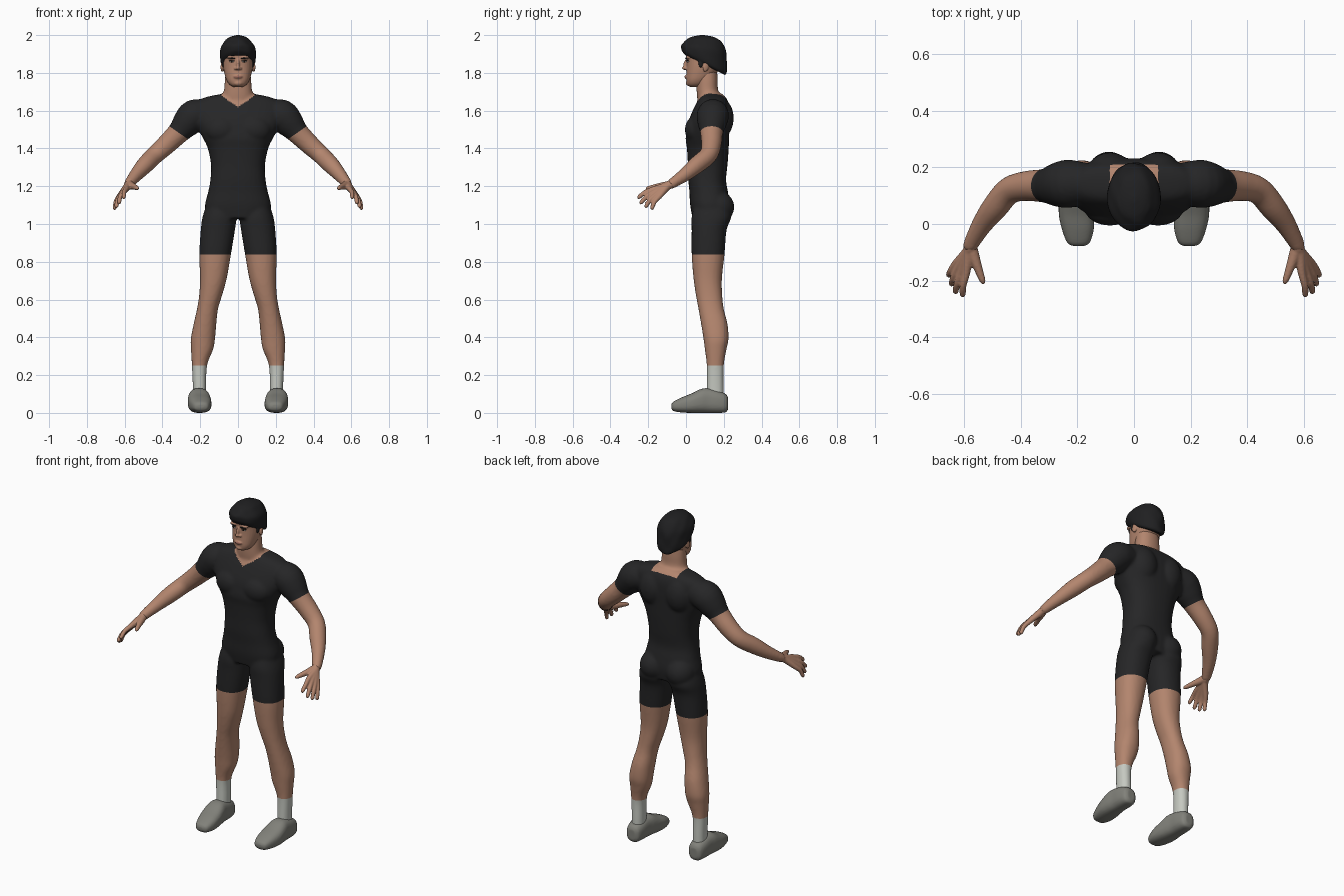
import bpy, bmesh, math
from mathutils import Vector, Matrix, Euler

cube = bpy.data.objects.get("Cube")
if cube:
    bpy.data.objects.remove(cube, do_unlink=True)


def material(name, rgb):
    m = bpy.data.materials.new(name)
    m.use_nodes = True
    m.diffuse_color = (*rgb, 1)
    bsdf = next(n for n in m.node_tree.nodes if n.type == 'BSDF_PRINCIPLED')
    bsdf.inputs["Base Color"].default_value = (*rgb, 1)
    bsdf.inputs["Roughness"].default_value = 0.8
    return m


SKIN = material("skin", (0.45, 0.235, 0.155))
SUIT = material("black cloth", (0.019, 0.019, 0.02))
HAIR = material("black hair", (0.014, 0.014, 0.015))
SOCK = material("pale sock", (0.56, 0.58, 0.53))
SHOE = material("grey shoe", (0.22, 0.22, 0.195))
LIP = material("lip", (0.33, 0.14, 0.105))
WHITE = material("eye white", (0.55, 0.52, 0.48))
DARK = material("dark iris", (0.02, 0.012, 0.008))


def smooth_rows(rows, steps=4):
    """Catmull-Rom interpolation between rows of numbers."""
    out = []
    for i in range(len(rows) - 1):
        a, b, c, d = (rows[min(max(i + k, 0), len(rows) - 1)] for k in (-1, 0, 1, 2))
        for s in range(steps):
            t = s / steps
            out.append([q + 0.5 * t * (r - p + t * (2*p - 5*q + 4*r - w + t * (3*(q - r) + w - p)))
                        for p, q, r, w in zip(a, b, c, d)])
    return out + [list(rows[-1])]


def loft(bm, sections, power=2.0, n=32):
    """Skin superellipse rings given as (centre, u, v)."""
    def coord(x):
        return math.copysign(abs(x) ** (2 / power), x)
    rings = []
    for c, u, v in sections:
        angles = [math.tau * i / n for i in range(n)]
        rings.append([bm.verts.new(c + u * coord(math.cos(a)) + v * coord(math.sin(a))) for a in angles])
    for lo, hi in zip(rings, rings[1:]):
        for i in range(n):
            j = (i + 1) % n
            bm.faces.new((lo[i], lo[j], hi[j], hi[i]))
    bm.faces.new(rings[0])
    bm.faces.new(rings[-1])


def column(bm, rows, side=1, power=2.2):
    """Rows of (z, x min, x max, y front, y back)."""
    loft(bm, [(Vector((side * (a + b) / 2, (f + k) / 2, z)), Vector(((b - a) / 2, 0, 0)),
               Vector((0, (k - f) / 2, 0))) for z, a, b, f, k in smooth_rows(rows)], power)


def tube(bm, rows, side=1, n=24):
    """Rows of (x, y, z, radius) along a path."""
    rows = smooth_rows(rows)
    pts = [Vector((side * r[0], r[1], r[2])) for r in rows]
    secs = []
    for i, p in enumerate(pts):
        t = (pts[min(i + 1, len(pts) - 1)] - pts[max(i - 1, 0)]).normalized()
        u = t.cross(Vector((0, 0, 1))).normalized()
        secs.append((p, u * rows[i][3], t.cross(u) * rows[i][3]))
    loft(bm, secs, n=n)


def ball(bm, loc, radii, rot=(0, 0, 0)):
    bmesh.ops.create_uvsphere(bm, u_segments=24, v_segments=14, radius=1,
                              matrix=Matrix.LocRotScale(Vector(loc), Euler(rot), Vector(radii)))


def finish(bm, name, mats, voxel=0, smooth=3, rule=None, cuts=()):
    """Make the object, fuse its pieces, cut colour borders and paint by rule."""
    bmesh.ops.recalc_face_normals(bm, faces=bm.faces)
    me = bpy.data.meshes.new(name)
    bm.to_mesh(me)
    bm.free()
    ob = bpy.data.objects.new(name, me)
    bpy.context.collection.objects.link(ob)
    if voxel:
        fuse = ob.modifiers.new("fuse", 'REMESH')
        fuse.mode, fuse.voxel_size = 'VOXEL', voxel
        soft = ob.modifiers.new("soften", 'SMOOTH')
        soft.factor, soft.iterations = 0.5, smooth
        dg = bpy.context.evaluated_depsgraph_get()
        me = bpy.data.meshes.new_from_object(ob.evaluated_get(dg))
        ob.modifiers.clear()
        ob.data = me
        me.name = name
    me.materials.clear()
    for m in mats:
        me.materials.append(m)
    bm = bmesh.new()
    bm.from_mesh(me)
    for co, no, region in cuts:
        faces = [f for f in bm.faces if region(f.calc_center_median())]
        geom = faces + list({e for f in faces for e in f.edges}) + list({v for f in faces for v in f.verts})
        bmesh.ops.bisect_plane(bm, geom=geom, plane_co=co, plane_no=no, dist=1e-5)
    for f in bm.faces:
        f.smooth = True
        f.material_index = rule(f.calc_center_median()) if rule else 0
    bm.to_mesh(me)
    bm.free()
    return ob


# Body: torso, neck, arms and legs fused into one skin
bm = bmesh.new()
torso = [(1.69, .08, .09, .19), (1.665, .19, .07, .215), (1.62, .235, .045, .23), (1.55, .23, .015, .232),
         (1.50, .21, .004, .23), (1.45, .183, -.002, .228), (1.40, .16, .005, .226), (1.315, .143, .01, .22),
         (1.235, .146, .012, .212), (1.17, .158, .018, .222), (1.10, .175, .022, .23), (1.03, .17, .035, .22)]
column(bm, [(z, -w, w, f, b) for z, w, f, b in torso], power=2.4)
column(bm, [(1.58, -.09, .09, .07, .2), (1.66, -.085, .085, .06, .19), (1.71, -.074, .074, .056, .17),
            (1.76, -.07, .07, .056, .168), (1.81, -.065, .065, .06, .165)])
leg = [(1.12, .02, .16, .05, .22), (1.04, .008, .187, .03, .24), (.97, .016, .197, .03, .215),
       (.84, .037, .205, .03, .204), (.71, .06, .201, .04, .19), (.62, .085, .206, .053, .192),
       (.55, .106, .217, .066, .2), (.47, .115, .235, .08, .22), (.39, .122, .25, .093, .225),
       (.335, .132, .249, .1, .214), (.25, .164, .244, .11, .2), (.13, .168, .239, .11, .2),
       (.06, .168, .239, .11, .2)]
arm = [(.16, .145, 1.585, .07), (.23, .142, 1.575, .085), (.275, .138, 1.53, .076), (.315, .135, 1.484, .06),
       (.38, .134, 1.42, .053), (.44, .118, 1.365, .048), (.49, .06, 1.315, .046), (.535, 0, 1.265, .037),
       (.572, -.065, 1.22, .028), (.58, -.085, 1.207, .025)]
for s in (1, -1):
    column(bm, leg, s)
    tube(bm, arm, s, 32)
    ball(bm, (s * .085, .056, 1.50), (.09, .062, .075))     # chest muscle
    ball(bm, (s * .085, .175, 1.56), (.085, .078, .11))     # shoulder blade
    ball(bm, (s * .088, .168, 1.09), (.082, .088, .085))    # buttock

HEM, SOCK_TOP = 0.838, 0.25
CUFF, CUFF_DIR = Vector((.315, .135, 1.484)), Vector((.57, 0, -.82))


def body_colour(c):
    x = abs(c.x)
    if c.z < SOCK_TOP:
        return 2
    if c.z < HEM:
        return 0
    if x > .25 and (Vector((x, c.y, c.z)) - CUFF).dot(CUFF_DIR) > 0:
        return 0
    collar = 1.617 + .75 * x if c.y < .125 else 1.668
    return 0 if x < .086 and c.z > collar else 1


cuts = [((0, 0, HEM), (0, 0, 1), lambda c: abs(c.z - HEM) < .03),
        ((0, 0, SOCK_TOP), (0, 0, 1), lambda c: abs(c.z - SOCK_TOP) < .03)]
for s in (1, -1):
    cuts.append(((s * CUFF.x, CUFF.y, CUFF.z), (s * CUFF_DIR.x, 0, CUFF_DIR.z),
                 lambda c, s=s: c.x * s > .24 and c.z > 1.4))
finish(bm, "body", [SKIN, SUIT, SOCK], .009, 4, body_colour, cuts)

# Hands: knuckle and tip of each finger
fingers = [((.592, -.17, 1.185), (.606, -.257, 1.138)), ((.607, -.165, 1.17), (.632, -.245, 1.108)),
           ((.62, -.155, 1.157), (.646, -.217, 1.088)), ((.628, -.14, 1.147), (.656, -.184, 1.078))]
for s, label in ((1, "left"), (-1, "right")):
    bm = bmesh.new()
    for knuckle, tip in fingers:
        k, t = Vector(knuckle), Vector(tip)
        mid = k.lerp(t, .5) + Vector((.004, -.004, .006))
        tube(bm, [(.571, -.06, 1.222, .022), (.583, -.095, 1.203, .021), (*k, .0145), (*mid, .012),
                  (*k.lerp(t, .9), .0105), (*t, .005)], s)
    tube(bm, [(.575, -.075, 1.212, .02), (.565, -.115, 1.203, .02), (.549, -.16, 1.197, .015),
              (.535, -.198, 1.19, .011), (.53, -.212, 1.186, .005)], s)
    finish(bm, label + "_hand", [SKIN], .0045, 2)

# Shoes: (y, x centre, half width, bottom, top)
shoe = [(-.078, .196, .018, .025, .045), (-.066, .196, .04, .01, .06), (-.02, .198, .056, .002, .083),
        (.03, .203, .062, 0, .103), (.08, .206, .059, 0, .127), (.12, .207, .053, 0, .13),
        (.17, .207, .05, 0, .118), (.21, .207, .041, .003, .1), (.223, .207, .022, .02, .08)]
for s, label in ((1, "left"), (-1, "right")):
    bm = bmesh.new()
    loft(bm, [(Vector((s * x, y, (lo + hi) / 2)), Vector((w, 0, 0)), Vector((0, 0, (hi - lo) / 2)))
              for y, x, w, lo, hi in smooth_rows(shoe)], 2.6)
    finish(bm, label + "_shoe", [SHOE], .006, 2)

# Head: skull, nose, brow ridge, lips, chin and ears
bm = bmesh.new()
head = [(1.724, .02, .025, .07), (1.737, .044, .008, .1), (1.76, .06, .002, .125), (1.79, .07, .002, .155),
        (1.83, .078, .004, .185), (1.87, .08, .003, .2), (1.91, .081, .0, .205), (1.95, .07, .012, .19),
        (1.975, .04, .05, .15)]
column(bm, [(z, -w, w, f, b) for z, w, f, b in head], power=2.25)
ball(bm, (0, .003, 1.847), (.009, .016, .034), (-.28, 0, 0))
ball(bm, (0, -.006, 1.826), (.011, .015, .010))
ball(bm, (0, .008, 1.779), (.026, .017, .011))
ball(bm, (0, .017, 1.746), (.025, .018, .016))
for s in (1, -1):
    ball(bm, (s * .012, .002, 1.823), (.009, .011, .007))
    ball(bm, (s * .034, .012, 1.882), (.026, .014, .009))
    ball(bm, (s * .083, .105, 1.834), (.008, .017, .029), (-.2, 0, s * .3))
finish(bm, "head", [SKIN, LIP], .004, 2,
       lambda c: int(abs(c.x) < .024 and abs(c.z - 1.779) < .008 * (1 - abs(c.x) / .03) and c.y < .02))

# Eyes and eyebrows
for s, label in ((1, "left"), (-1, "right")):
    for part, mat, loc, radii, tilt in (
            ("eye", WHITE, (.033, .010, 1.861), (.013, .008, .0048), 0),
            ("iris", DARK, (.033, .0055, 1.861), (.0055, .0045, .0048), 0),
            ("upper_lid", DARK, (.033, .0075, 1.866), (.015, .007, .0018), .08),
            ("eyebrow", HAIR, (.035, .003, 1.878), (.021, .006, .0038), -.12)):
        bm = bmesh.new()
        ball(bm, (s * loc[0], *loc[1:]), radii, (0, s * tilt, s * .2))
        finish(bm, label + "_" + part, [mat])

# Hair: tilted rings, lower at the nape than at the fringe
bm = bmesh.new()
hair = [(1.842, .5, .1, .078, .105), (1.858, .48, .098, .091, .118), (1.895, .3, .096, .095, .12),
        (1.935, .12, .094, .09, .117), (1.97, 0, .09, .068, .094), (1.99, 0, .087, .042, .06),
        (2.0, 0, .086, .008, .012)]
loft(bm, [(Vector((0, yc, z)), Vector((rx, 0, 0)), Vector((0, ry, -tilt * ry)))
          for z, tilt, yc, rx, ry in smooth_rows(hair)], n=56)
middle = Vector((0, .095, 1.89))
for v in bm.verts:
    wave = math.sin(70 * v.co.x + 30 * v.co.y) * math.sin(55 * v.co.z + 35 * v.co.y)
    v.co += (v.co - middle) * .018 * wave * (v.co.z < 1.985)
for s in (1, -1):
    ball(bm, (s * .077, .078, 1.853), (.008, .014, .026))   # sideburn
finish(bm, "hair", [HAIR], .005, 2)
